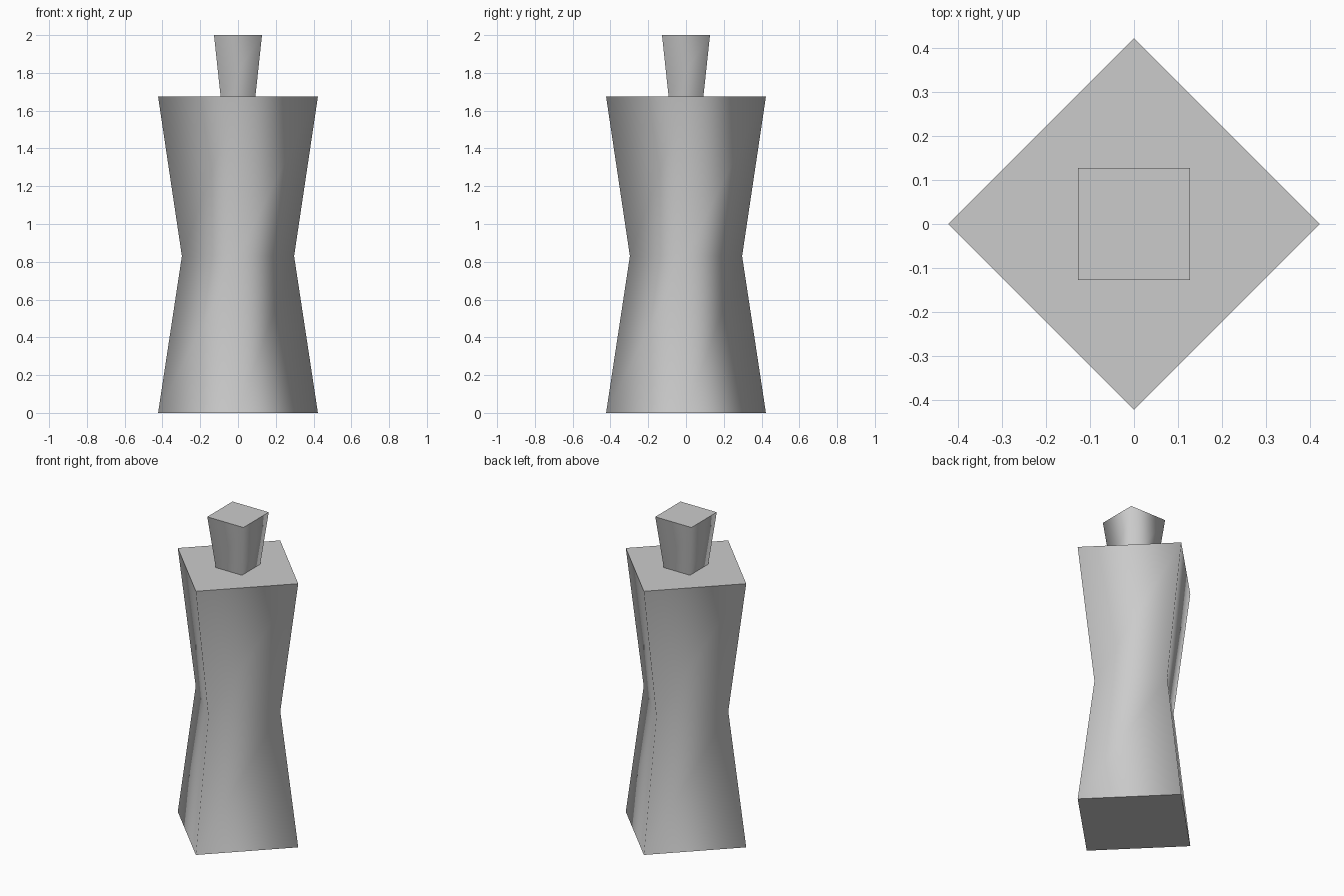
import bpy
import bmesh
from math import cos, sin, pi, sqrt

cube = bpy.data.objects.get("Cube")
if cube:
    bpy.data.objects.remove(cube, do_unlink=True)

grey = bpy.data.materials.new("light grey")
grey.use_nodes = True
colour = (0.6, 0.6, 0.6, 1)
grey.diffuse_color = colour
grey.node_tree.nodes["Principled BSDF"].inputs["Base Color"].default_value = colour


def square_column(name, profile, turn):
    """Four-sided column through (radius, height) rings: smooth walls, flat caps."""
    bm = bmesh.new()
    rings = [[bm.verts.new((r * cos(turn + i * pi / 2), r * sin(turn + i * pi / 2), z))
              for i in range(4)] for r, z in profile]
    for low, high in zip(rings, rings[1:]):
        for i in range(4):
            j = (i + 1) % 4
            bm.faces.new((low[i], low[j], high[j], high[i])).smooth = True
    for cap in (bm.faces.new(rings[0][::-1]), bm.faces.new(rings[-1])):
        for edge in cap.edges:
            edge.smooth = False
    mesh = bpy.data.meshes.new(name)
    bm.to_mesh(mesh)
    bm.free()
    mesh.materials.append(grey)
    obj = bpy.data.objects.new(name, mesh)
    bpy.context.collection.objects.link(obj)
    return obj


# Waisted bottle with its corners on the axes
square_column("bottle_body", [(0.423, 0), (0.297, 0.83), (0.423, 1.674)], 0)

# Flared stopper, turned so its sides face the axes
square_column("stopper", [(0.092 * sqrt(2), 1.674), (0.127 * sqrt(2), 2)], pi / 4)
